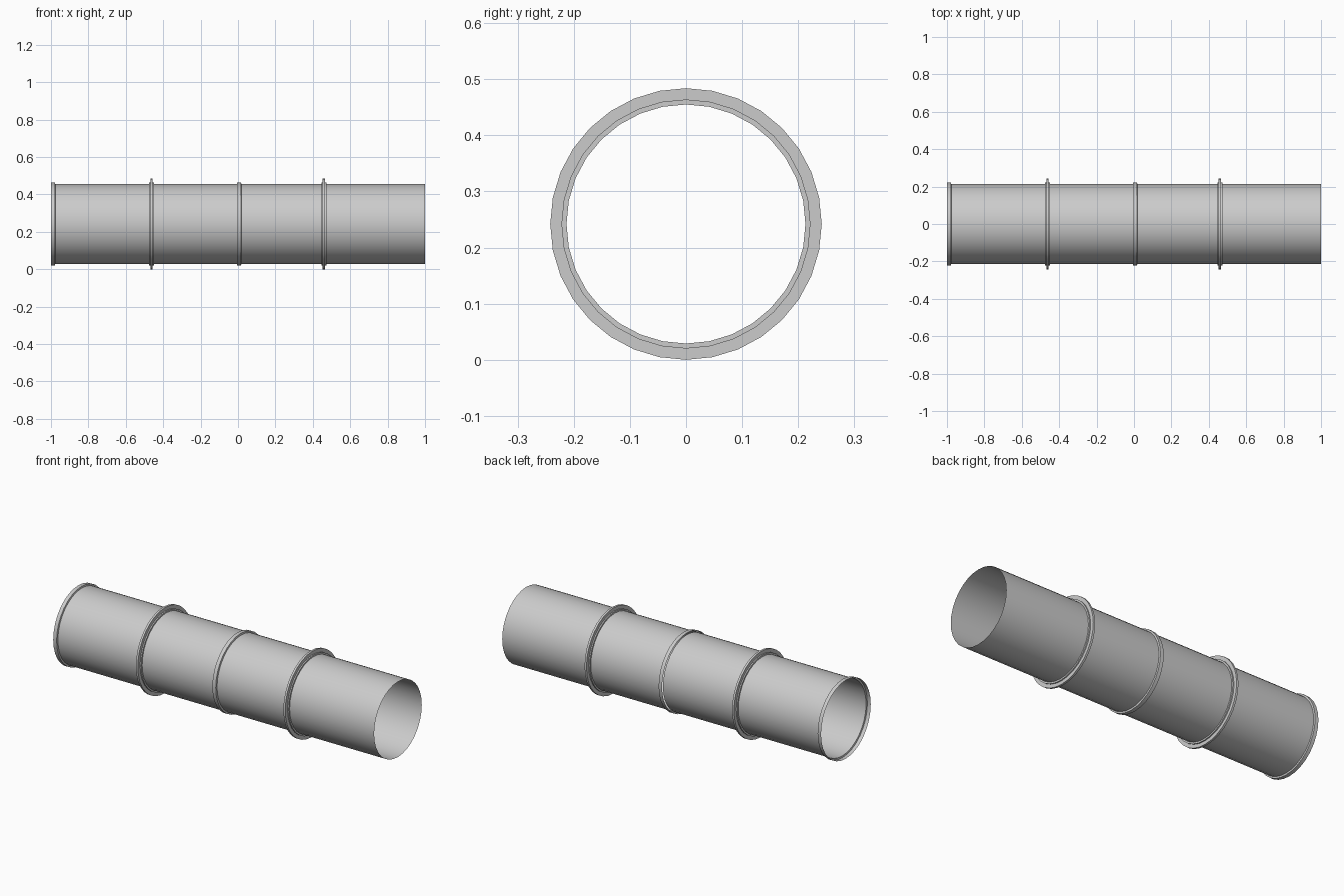
import bpy, math

if "Cube" in bpy.data.objects:
    bpy.data.objects.remove(bpy.data.objects["Cube"])

SIDES = 32
AXIS_Z = 0.242
PIPE, SLEEVE, RIM = 0.213, 0.222, 0.242

steel = bpy.data.materials.new("light grey steel")
steel.use_nodes = True
steel.diffuse_color = (0.6, 0.6, 0.6, 1)
steel.node_tree.nodes["Principled BSDF"].inputs["Base Color"].default_value = (0.6, 0.6, 0.6, 1)


def lathe(name, profile):
    """Spin (x, radius) points round the pipe axis."""
    verts, faces = [], []
    for x, r in profile:
        for i in range(SIDES):
            a = math.tau * i / SIDES
            verts.append((x, r * math.sin(a), AXIS_Z + r * math.cos(a)))
    for k in range(len(profile) - 1):
        for i in range(SIDES):
            j = (i + 1) % SIDES
            a, b = k * SIDES, (k + 1) * SIDES
            faces.append((a + i, b + i, b + j, a + j))
    mesh = bpy.data.meshes.new(name)
    mesh.from_pydata(verts, [], faces)
    mesh.materials.append(steel)
    obj = bpy.data.objects.new(name, mesh)
    bpy.context.collection.objects.link(obj)
    bpy.ops.object.select_all(action='DESELECT')
    bpy.context.view_layer.objects.active = obj
    obj.select_set(True)
    bpy.ops.object.shade_smooth_by_angle(angle=math.radians(30))
    return obj


# Two open pipe lengths, each with a wider socket at its right-hand end
for name, start, end in (("right_pipe", -1, -0.005), ("left_pipe", -0.005, 1)):
    lathe(name, [(start, SLEEVE), (start + 0.021, SLEEVE),
                 (start + 0.023, PIPE), (end, PIPE)])

# Clamp collars: a low sleeve with a narrow raised rim
for name, x in (("right_collar", -0.463), ("left_collar", 0.459)):
    half = 0.013
    rim = 0.006
    lathe(name, [(x - half, PIPE), (x - half, SLEEVE), (x - rim, SLEEVE),
                 (x - rim, RIM), (x + rim, RIM), (x + rim, SLEEVE),
                 (x + half, SLEEVE), (x + half, PIPE)])
